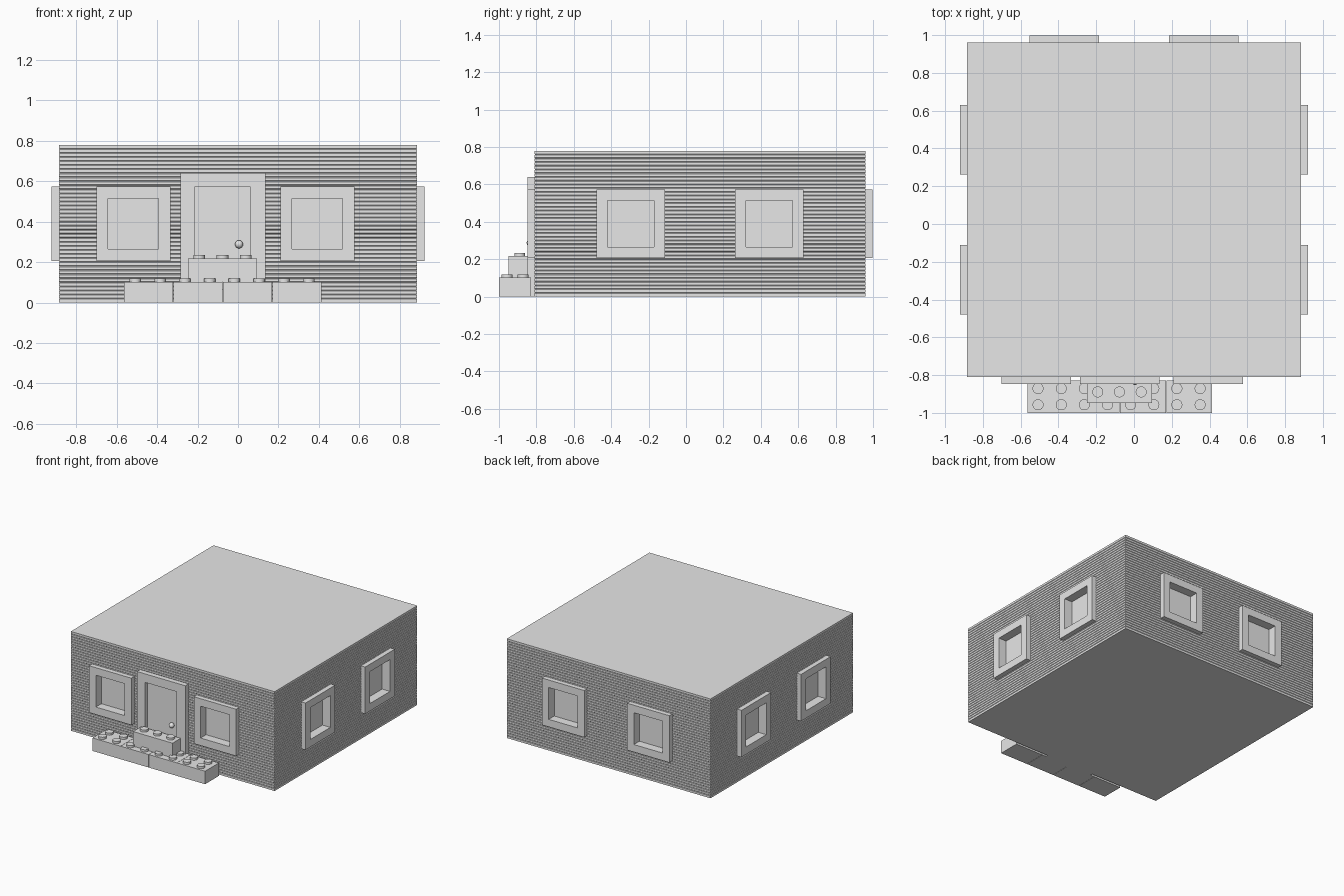
import bpy, bmesh
from math import radians
from mathutils import Matrix, Vector

if "Cube" in bpy.data.objects:
    bpy.data.objects.remove(bpy.data.objects["Cube"])

# Single plain grey finish
grey = bpy.data.materials.new("plain grey")
grey.use_nodes = True
GREY = (0.8, 0.8, 0.8, 1)
grey.diffuse_color = GREY
grey.node_tree.nodes["Principled BSDF"].inputs["Base Color"].default_value = GREY

HALF_X, FRONT, BACK, HEIGHT = 0.885, -0.81, 0.96, 0.78
OUT, DEEP = 0.037, 0.035      # frame projection and recess depth


def finish(bm, name):
    bmesh.ops.recalc_face_normals(bm, faces=bm.faces)
    mesh = bpy.data.meshes.new(name)
    bm.to_mesh(mesh)
    bm.free()
    mesh.materials.append(grey)
    obj = bpy.data.objects.new(name, mesh)
    bpy.context.collection.objects.link(obj)
    return obj


def add_box(bm, low, high, matrix=Matrix()):
    low, high = Vector(low), Vector(high)
    place = matrix @ Matrix.Translation((low + high) / 2) @ Matrix.Diagonal((*(high - low), 1))
    bmesh.ops.create_cube(bm, size=1, matrix=place)


def add_stud(bm, x, y, z, height):
    bmesh.ops.create_cone(bm, cap_ends=True, segments=24, radius1=0.029, radius2=0.029,
                          depth=height, matrix=Matrix.Translation((x, y, z + height / 2)))


def smooth(obj):
    bpy.ops.object.select_all(action='DESELECT')
    obj.select_set(True)
    bpy.context.view_layer.objects.active = obj
    bpy.ops.object.shade_smooth_by_angle(angle=radians(35))


def frame(name, outer, inner, front, back, matrix):
    """Rectangular ring; outer and inner are (left, bottom, right, top), outward is local -y."""
    bm = bmesh.new()
    loops = []
    for (l, b, r, t), y in ((outer, front), (outer, back), (inner, back), (inner, front)):
        loops.append([bm.verts.new(matrix @ Vector(p))
                      for p in ((l, y, b), (r, y, b), (r, y, t), (l, y, t))])
    for k in range(4):
        a, c = loops[k], loops[(k + 1) % 4]
        for i in range(4):
            j = (i + 1) % 4
            bm.faces.new((a[i], a[j], c[j], c[i]))
    return finish(bm, name)


# House body: stacked boards with a shallow groove between each pair
bm = bmesh.new()
ROWS = 39
pitch = HEIGHT / ROWS
levels = [(0, 0)]
for row in range(1, ROWS):
    z = row * pitch
    levels += [(z - 0.003, 0), (z, 0.003), (z + 0.003, 0)]
levels.append((HEIGHT, 0))
previous = None
for z, inset in levels:
    x, f, b = HALF_X - inset, FRONT + inset, BACK - inset
    ring = [bm.verts.new(p) for p in ((-x, f, z), (x, f, z), (x, b, z), (-x, b, z))]
    if previous:
        for i in range(4):
            j = (i + 1) % 4
            bm.faces.new((previous[i], previous[j], ring[j], ring[i]))
    else:
        bm.faces.new(ring[::-1])
    previous = ring
bm.faces.new(previous)
body = finish(bm, "house_body")

# Windows: wall name, turn about z, distance along the wall, point on the wall
windows = []
for x in (-0.517, 0.393):
    windows.append(("front", 0, (x, FRONT)))
for x in (-0.37, 0.37):
    windows.append(("back", 180, (x, BACK)))
for y in (-0.295, 0.445):
    windows.append(("left", 90, (HALF_X, y)))
    windows.append(("right", -90, (-HALF_X, y)))

openings = bmesh.new()
for n, (side, turn, (x, y)) in enumerate(windows):
    place = Matrix.Translation((x, y, 0.39)) @ Matrix.Rotation(radians(turn), 4, 'Z')
    half, hole = 0.184, 0.125
    frame(f"{side}_window_frame_{n}", (-half, -half, half, half), (-hole, -hole, hole, hole),
          -OUT, DEEP, place)
    pane = bmesh.new()
    add_box(pane, (-hole, DEEP - 0.003, -hole), (hole, DEEP + 0.004, hole), place)
    finish(pane, f"{side}_window_pane_{n}")
    wide = hole + 0.004
    add_box(openings, (-wide, -0.05, -wide), (wide, DEEP + 0.002, wide), place)

# Cut the window recesses into the walls
cutter = finish(openings, "window_cutter")
cutter.hide_render = True
cut = body.modifiers.new("window recesses", 'BOOLEAN')
cut.operation, cut.solver, cut.object = 'DIFFERENCE', 'EXACT', cutter
bpy.context.view_layer.objects.active = body
bpy.ops.object.modifier_apply(modifier=cut.name)
bpy.data.objects.remove(cutter)

# Door with frame, panel and round knob
frame("door_frame", (-0.285, 0, 0.135, 0.64), (-0.213, 0.065, 0.06, 0.573),
      -OUT, 0.01, Matrix.Translation((0, FRONT, 0)))
bm = bmesh.new()
add_box(bm, (-0.22, FRONT - 0.007, 0.05), (0.07, FRONT + 0.01, 0.58))
finish(bm, "door_panel")
bm = bmesh.new()
bmesh.ops.create_uvsphere(bm, u_segments=20, v_segments=12, radius=0.02,
                          matrix=Matrix.Translation((0.005, FRONT - 0.022, 0.288)))
smooth(finish(bm, "door_knob"))

# Lower step: a row of four studded blocks
BLOCK = 0.245
for n in range(4):
    left = -0.565 + n * BLOCK
    bm = bmesh.new()
    add_box(bm, (left + 0.001, -1, 0), (left + BLOCK - 0.001, -0.828, 0.102))
    for x in (0.057, 0.18):
        for y in (-0.957, -0.871):
            add_stud(bm, left + x, y, 0.102, 0.017)
    smooth(finish(bm, f"lower_step_block_{n}"))

# Upper step: one narrow block with three studs
bm = bmesh.new()
add_box(bm, (-0.248, -0.948, 0.102), (0.095, -0.846, 0.217))
for x in (-0.192, -0.077, 0.038):
    add_stud(bm, x, -0.889, 0.217, 0.017)
smooth(finish(bm, "upper_step_block"))
